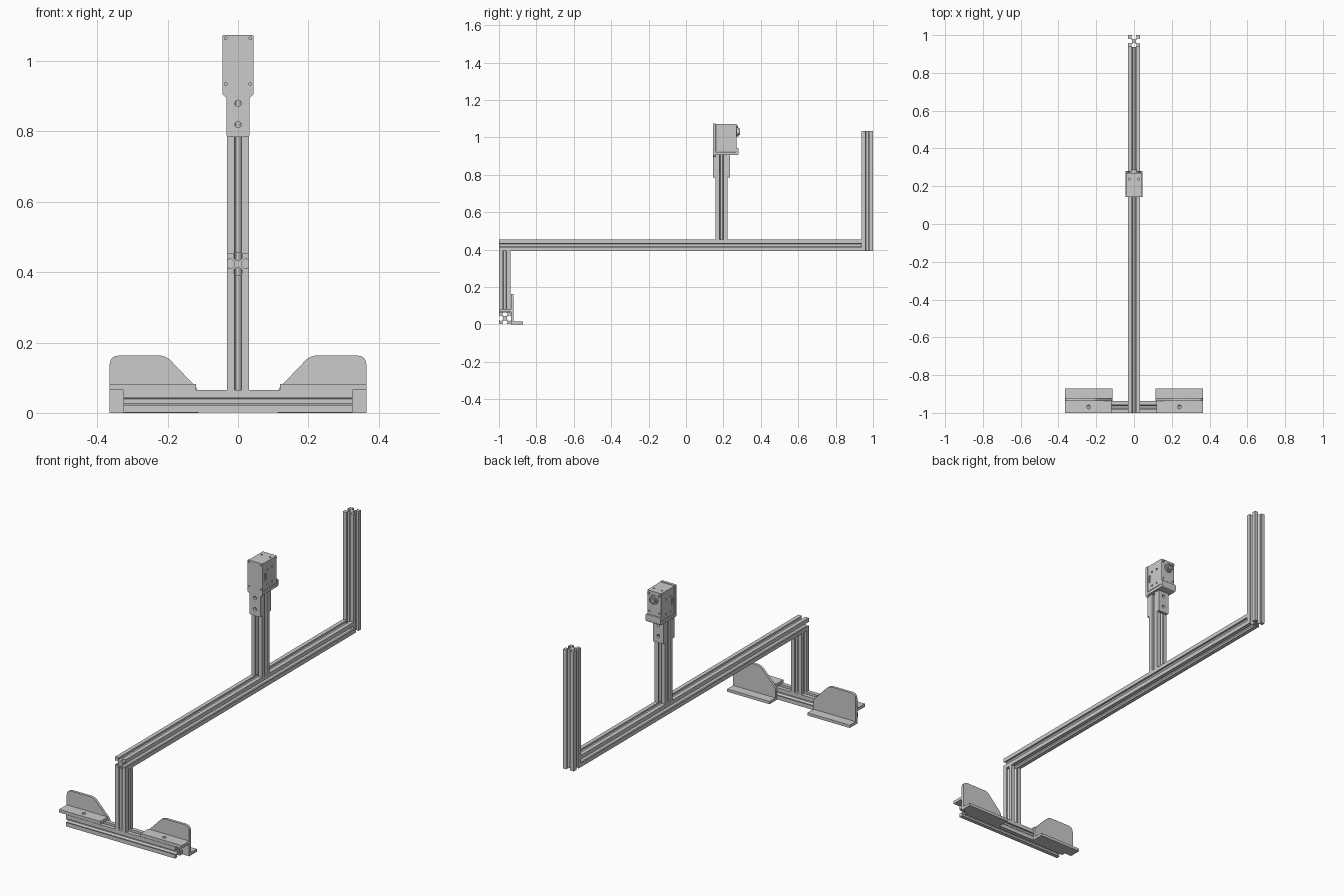
import bpy, bmesh, math
from mathutils import Vector

if "Cube" in bpy.data.objects:
    bpy.data.objects.remove(bpy.data.objects["Cube"])

H = 0.0315  # half width of the slotted rail


def prism(name, outline, axis, lo, hi):
    """Extrude a 2D outline along x (y,z), y (x,z) or z (x,y)."""
    place = {'x': lambda u, v: (lo, u, v),
             'y': lambda u, v: (u, lo, v),
             'z': lambda u, v: (u, v, lo)}[axis]
    bm = bmesh.new()
    face = bm.faces.new([bm.verts.new(place(u, v)) for u, v in outline])
    res = bmesh.ops.extrude_face_region(bm, geom=[face], use_keep_orig=True)
    move = Vector([hi - lo if a == axis else 0 for a in 'xyz'])
    bmesh.ops.translate(bm, vec=move,
                        verts=[v for v in res['geom'] if isinstance(v, bmesh.types.BMVert)])
    bmesh.ops.recalc_face_normals(bm, faces=bm.faces)
    me = bpy.data.meshes.new(name)
    bm.to_mesh(me)
    bm.free()
    ob = bpy.data.objects.new(name, me)
    bpy.context.collection.objects.link(ob)
    return ob


def fillet(corners, n=5):
    """Round each (u, v, radius) corner of an outline."""
    out = []
    for i, (u, v, r) in enumerate(corners):
        p = Vector((u, v))
        if not r:
            out.append((u, v))
            continue
        a = p + (Vector(corners[i - 1][:2]) - p).normalized() * r
        b = p + (Vector(corners[(i + 1) % len(corners)][:2]) - p).normalized() * r
        for k in range(n + 1):
            t = k / n
            out.append(tuple(a * (1 - t) ** 2 + p * 2 * t * (1 - t) + b * t * t))
    return out


def rect(u0, u1, v0, v1, r=0):
    return fillet([(u0, v0, r), (u1, v0, r), (u1, v1, r), (u0, v1, r)])


def circle(u, v, r, n=20):
    return [(u + r * math.cos(2 * math.pi * k / n), v + r * math.sin(2 * math.pi * k / n))
            for k in range(n)]


def rail(name, axis, cu, cv, lo, hi):
    """Square rail with a T-slot on all four sides."""
    half = [(H, .010), (.028, .010), (.0265, .0135), (.019, .0135), (.011, .006)]
    side = [(x, -y) for x, y in half] + half[::-1] + [(H, H)]
    pts = []
    for k in range(4):
        c, s = ((1, 0), (0, 1), (-1, 0), (0, -1))[k]
        pts += [(cu + c * x - s * y, cv + s * x + c * y) for x, y in side]
    return prism(name, pts, axis, lo, hi)


def cut(ob, outline, axis, lo, hi):
    cutter = prism('cutter', outline, axis, lo, hi)
    mod = ob.modifiers.new('hole', 'BOOLEAN')
    mod.operation, mod.solver, mod.object = 'DIFFERENCE', 'EXACT', cutter
    bpy.context.view_layer.objects.active = ob
    bpy.ops.object.modifier_apply(modifier=mod.name)
    bpy.data.objects.remove(cutter)


# Rail frame
F, B, M = -1 + H, 1 - H, 0.190
rail('base_crossbar', 'x', F, 0.033, -0.325, 0.325)
rail('front_post', 'z', 0, F, 0.0645, 0.392)
rail('long_beam', 'y', 0, 0.392 + H, -1, 1 - 2 * H)
rail('rear_post', 'z', 0, B, 0.392, 1.035)
rail('sensor_post', 'z', 0, M, 0.455, 0.905)

# Mirrored foot brackets: upright wing, floor flange, top flange
for s, side in ((-1, 'left'), (1, 'right')):
    wing = fillet([(s * u, v, r) for u, v, r in (
        (.113, 0, 0), (.365, 0, 0), (.365, .163, .028), (.205, .163, .02),
        (.118, .072, .008), (.113, .060, 0))])
    prism(side + '_foot_wing', wing, 'y', -0.936, -0.922)
    x0, x1 = sorted((s * .113, s * .365))
    prism(side + '_floor_flange', rect(x0, x1, -0.924, -0.872), 'z', 0, 0.015)
    x0, x1 = sorted((s * .120, s * .365))
    top = prism(side + '_top_flange', rect(x0, x1, -1, -0.934), 'z', 0.0655, 0.082)
    cut(top, circle(s * .24, F, .010), 'z', 0.05, 0.1)

# Front mounting plate with screw holes
right = [(.032, .785, .004), (.032, .895, .004), (.044, .905, .004), (.044, 1.075, .004)]
plate = prism('front_mount_plate',
              fillet(right + [(-u, v, r) for u, v, r in right[::-1]]), 'y', 0.144, 0.1585)
for x, z, r in ((0, .88, .009), (0, .82, .009), (-.035, 1.065, .004), (.035, 1.065, .004),
                (-.035, .935, .004), (.035, .935, .004)):
    cut(plate, circle(x, z, r), 'y', 0.13, 0.17)

# Rear mounting plate and the shelf with upturned lip
plate = prism('rear_mount_plate', rect(-.032, .032, .785, .906, .004), 'y', 0.2215, 0.236)
for z in (.82, .88):
    cut(plate, circle(0, z, .009), 'y', 0.21, 0.25)
prism('sensor_shelf', fillet([(.1585, .905, 0), (.280, .905, .008), (.280, .943, .004),
                              (.268, .943, 0), (.268, .921, 0), (.1585, .921, 0)]),
      'x', -.044, .044)

# Sensor housing with side slots and screw holes
box = prism('sensor_housing', rect(-.042, .042, .1585, .270, .004), 'z', 0.925, 1.072)
for s in (-1, 1):
    lo, hi = sorted((s * .036, s * .06))
    cut(box, rect(.167, .181, .972, 1.014, .007), 'x', lo, hi)
    for y, z in ((.192, 1.027), (.230, 1.027), (.192, .947), (.230, .947)):
        cut(box, circle(y, z, .005, 12), 'x', lo, hi)
    cut(box, circle(s * .025, .238, .005, 12), 'z', 1.064, 1.09)
    cut(box, circle(s * .030, .962, .004, 12), 'y', 0.262, 0.28)
    # Small screw heads on the back face
    prism('housing_screw', circle(s * .032, 1.058, .006, 12), 'y', 0.268, 0.277)

# Round lens barrel on the back face, stepped rings
barrel = prism('lens_barrel', circle(0, 1.03, .024, 32), 'y', 0.268, 0.280)
ring = prism('lens_ring', circle(0, 1.03, .017, 32), 'y', 0.278, 0.288)
cut(ring, circle(0, 1.03, .011, 24), 'y', 0.281, 0.3)

# Keep rounded parts smooth with crisp edges
bpy.ops.object.select_all(action='DESELECT')
for ob in bpy.data.objects:
    ob.select_set(True)
bpy.context.view_layer.objects.active = barrel
bpy.ops.object.shade_smooth_by_angle(angle=math.radians(30))
